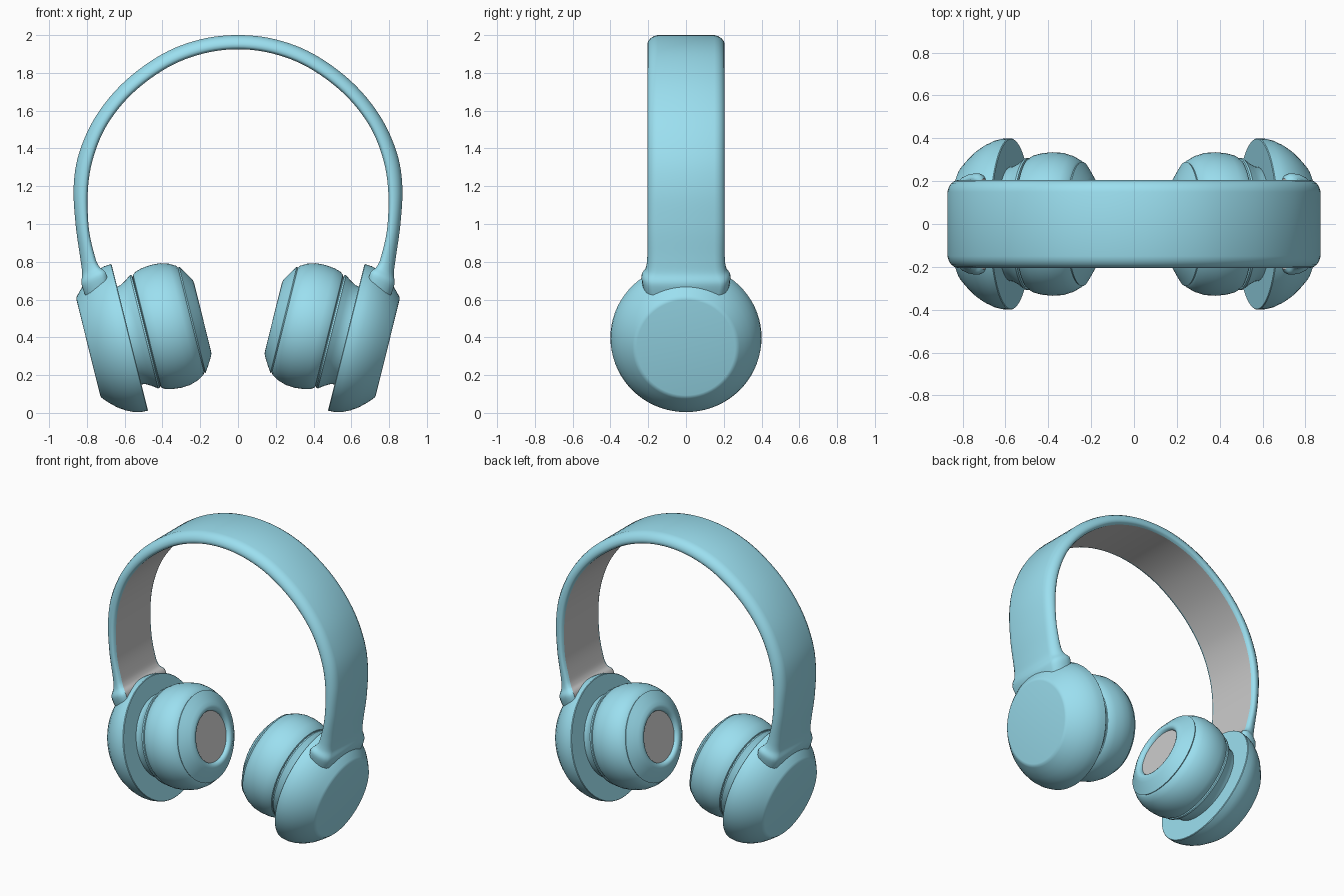
import bpy, bmesh
from math import sin, cos, pi, radians
from mathutils import Vector

if "Cube" in bpy.data.objects:
    bpy.data.objects.remove(bpy.data.objects["Cube"])

blue = bpy.data.materials.new("light_blue")
blue.diffuse_color = (0.33, 0.74, 0.87, 1)
blue.use_nodes = True
blue.node_tree.nodes["Principled BSDF"].inputs["Base Color"].default_value = blue.diffuse_color


def finish(name, bm, mat=None, angle=35):
    bmesh.ops.remove_doubles(bm, verts=bm.verts, dist=1e-5)
    bmesh.ops.recalc_face_normals(bm, faces=bm.faces)
    me = bpy.data.meshes.new(name)
    bm.to_mesh(me)
    bm.free()
    ob = bpy.data.objects.new(name, me)
    bpy.context.collection.objects.link(ob)
    if mat:
        me.materials.append(mat)
    bpy.ops.object.select_all(action='DESELECT')
    ob.select_set(True)
    bpy.context.view_layer.objects.active = ob
    bpy.ops.object.shade_smooth_by_angle(angle=radians(angle))
    return ob


def skin(bm, rows, closed=False):
    """Join rows of points into a quad sheet."""
    grid = [[bm.verts.new(p) for p in row] for row in rows]
    n = len(grid)
    for i in range(n if closed else n - 1):
        a, b = grid[i], grid[(i + 1) % n]
        for j in range(len(a) - 1):
            bm.faces.new((a[j], a[j + 1], b[j + 1], b[j]))
    return grid


# Tilted ear cup frame: centre of housing rim, outward axis and in-plane up
TILT = radians(14)
AXIS = Vector((cos(TILT), 0, -sin(TILT)))
UP = Vector((sin(TILT), 0, cos(TILT)))
SIDE = Vector((0, 1, 0))
CENTRE = Vector((0.573, 0, 0.40))


def lathe(name, profile, side, mat=None, shift=0.0, segs=72):
    """Revolve (distance along axis, radius) points about the cup axis."""
    bm = bmesh.new()
    rows = []
    for k in range(segs):
        t = 2 * pi * k / segs
        d = UP * cos(t) + SIDE * sin(t)
        row = [CENTRE + UP * shift + AXIS * a + d * r for a, r in profile]
        rows.append([Vector((p.x * side, p.y, p.z)) for p in row])
    skin(bm, rows, closed=True)
    bmesh.ops.dissolve_degenerate(bm, dist=1e-6, edges=bm.edges)
    return finish(name, bm, mat)


housing = [(0, 0), (0, 0.397), (0.004, 0.40), (0.04, 0.398), (0.075, 0.389),
           (0.115, 0.37), (0.155, 0.343), (0.19, 0.31), (0.215, 0.283),
           (0.224, 0.272), (0.226, 0.26), (0.226, 0)]
cushion = [(0.01, 0.265), (-0.02, 0.27), (-0.05, 0.287), (-0.08, 0.309),
           (-0.089, 0.308), (-0.093, 0.297), (-0.097, 0.308), (-0.115, 0.32),
           (-0.15, 0.33), (-0.2, 0.335), (-0.25, 0.332), (-0.295, 0.318),
           (-0.33, 0.298), (-0.337, 0.286), (-0.344, 0.29), (-0.365, 0.258),
           (-0.387, 0.222), (-0.398, 0.2), (-0.40, 0.185), (-0.395, 0.172),
           (-0.385, 0.165), (-0.37, 0.162)]
speaker = [(-0.376, 0.165), (-0.376, 0)]

for side, tag in ((1, "right"), (-1, "left")):
    lathe("ear_housing_" + tag, housing, side, blue)
    lathe("ear_cushion_" + tag, cushion, side, blue, 0.01)
    lathe("speaker_face_" + tag, speaker, side, None, 0.01)

# Headband stations: outer x, z, inner x, z, half width
half = [(0, 2.0, 0, 1.925, .205), (.2, 1.977, .185, 1.902, .205),
        (.4, 1.9, .37, 1.83, .205), (.6, 1.755, .555, 1.695, .205),
        (.75, 1.575, .69, 1.53, .205), (.84, 1.38, .765, 1.355, .205),
        (.87, 1.2, .795, 1.18, .205), (.86, 1.0, .79, .98, .205),
        (.835, .82, .758, .83, .205), (.825, .74, .735, .775, .213),
        (.828, .68, .70, .74, .235), (.80, .60, .68, .65, .22)]
stations = [(-a, b, -c, d, w) for a, b, c, d, w in half[:0:-1]] + half


def smooth_path(pts, steps=6):
    """Catmull-Rom interpolation of the station values."""
    out = []
    for i in range(len(pts) - 1):
        quad = (pts[max(i - 1, 0)], pts[i], pts[i + 1],
                pts[min(i + 2, len(pts) - 1)])
        for k in range(steps):
            t = k / steps
            out.append([0.5 * (2 * q + (r - p) * t
                               + (2 * p - 5 * q + 4 * r - s) * t * t
                               + (3 * q - p - 3 * r + s) * t ** 3)
                        for p, q, r, s in zip(*quad)])
    return out + [list(pts[-1])]


# Half of the rounded section: depth from outer to inner face, inset from edge
edge = [(1, .022), (.93, .008), (.82, 0), (.62, 0), (.42, .005),
        (.22, .017), (.08, .034), (0, .055)]
band_rows, lining_rows = [], []
for ox, oz, ix, iz, w in smooth_path(stations):
    def at(depth, y):
        return Vector((ox + (ix - ox) * depth, y, oz + (iz - oz) * depth))
    right_half = [at(d, w - inset) for d, inset in edge]
    left_half = [at(d, inset - w) for d, inset in reversed(edge)]
    band_rows.append(right_half + left_half)
    lining_rows.append([at(1, w - .022), at(1, 0), at(1, .022 - w)])

bm = bmesh.new()
skin(bm, band_rows)
finish("headband", bm, blue, 50)

# Grey inner face of the band
bm = bmesh.new()
skin(bm, lining_rows)
finish("headband_lining", bm, None, 50)
